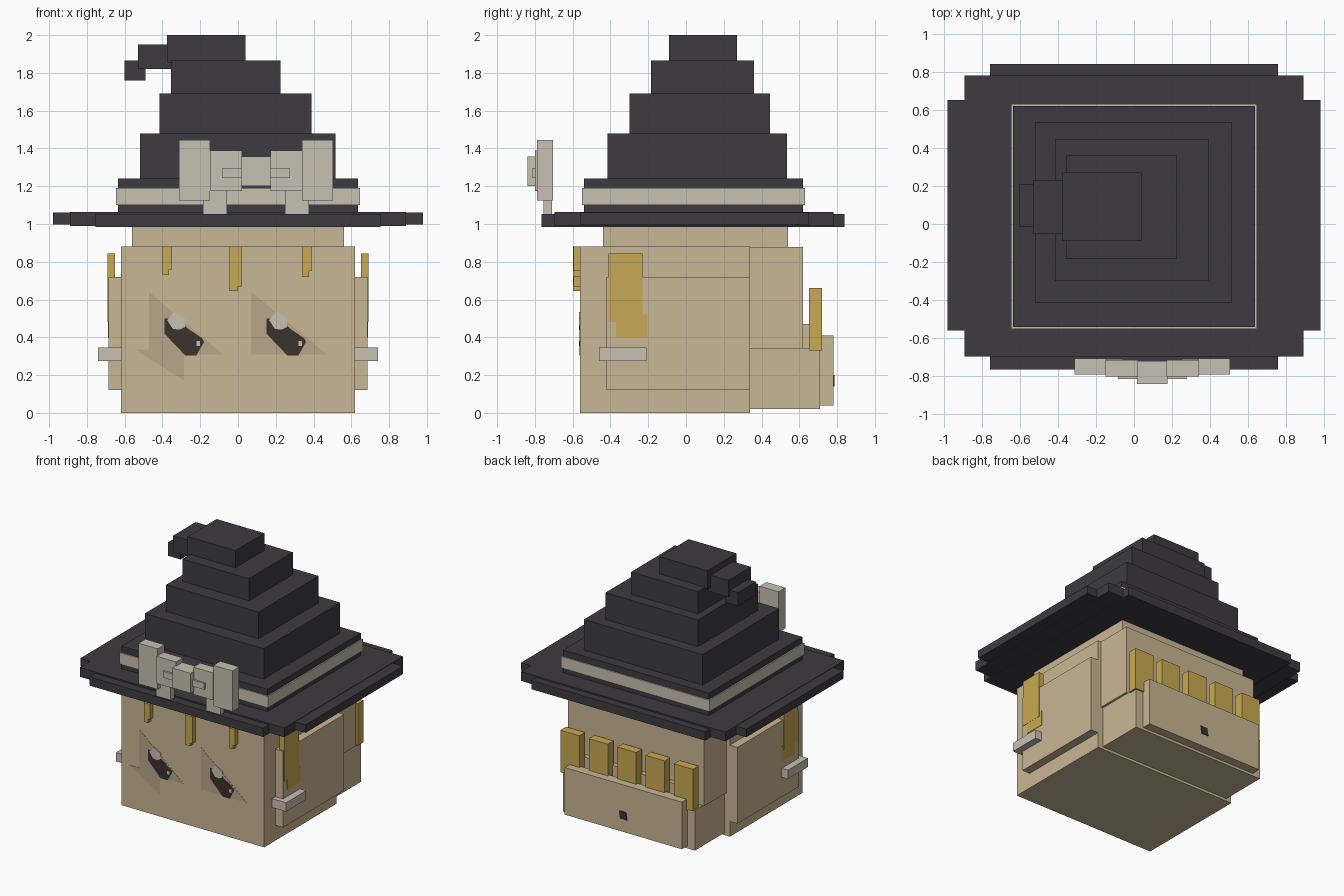
import bpy, bmesh

cube = bpy.data.objects.get("Cube")
if cube:
    bpy.data.objects.remove(cube, do_unlink=True)


def material(name, rgb):
    """Flat colour from 0-255 display values, stored as linear."""
    lin = [(c / 255 / 12.92) if c < 11 else ((c / 255 + 0.055) / 1.055) ** 2.4 for c in rgb]
    m = bpy.data.materials.new(name)
    m.use_nodes = True
    m.diffuse_color = (*lin, 1)
    bsdf = m.node_tree.nodes["Principled BSDF"]
    bsdf.inputs["Base Color"].default_value = (*lin, 1)
    bsdf.inputs["Roughness"].default_value = 0.9
    return m


TAN = material("tan", (201, 183, 149))
SHADE = material("dull tan", (185, 167, 138))
GOLD = material("gold", (201, 170, 83))
CREAM = material("cream", (201, 193, 178))
BLACK = material("charcoal", (61, 59, 65))
EYE = material("dark brown", (60, 50, 44))


def add(name, bm, mat):
    bmesh.ops.recalc_face_normals(bm, faces=bm.faces)
    me = bpy.data.meshes.new(name)
    bm.to_mesh(me)
    bm.free()
    me.materials.append(mat)
    ob = bpy.data.objects.new(name, me)
    bpy.context.collection.objects.link(ob)
    return ob


def box(name, mat, x, y, z):
    """Box from its (min, max) range on each axis."""
    bm = bmesh.new()
    bmesh.ops.create_cube(bm, size=1)
    for v in bm.verts:
        v.co = [r[0] if c < 0 else r[1] for c, r in zip(v.co, (x, y, z))]
    return add(name, bm, mat)


def pair(name, mat, x, y, z):
    """The same box on the left (+x) and mirrored on the right."""
    box("left_" + name, mat, x, y, z)
    box("right_" + name, mat, (-x[1], -x[0]), y, z)


def plate(name, mat, pts, y, depth, dx=0):
    """Thin plate on a front or back face from an x, z outline."""
    bm = bmesh.new()
    f = bm.faces.new([bm.verts.new((px + dx, y, pz)) for px, pz in pts])
    new = bmesh.ops.extrude_face_region(bm, geom=[f])["geom"]
    bmesh.ops.translate(bm, vec=(0, depth, 0),
                        verts=[g for g in new if isinstance(g, bmesh.types.BMVert)])
    return add(name, bm, mat)


# Head and its rear blocks
box("head", TAN, (-.62, .62), (-.56, .34), (0, .88))
box("crown", TAN, (-.56, .56), (-.44, .54), (.87, 1.0))
box("upper_back", TAN, (-.592, .592), (.3, .62), (.34, .879))
box("lower_back", TAN, (-.575, .575), (.3, .71), (.02, .34))
box("back_strip", TAN, (-.5, .5), (.6, .66), (.33, .47))
box("back_pocket", TAN, (-.51, .51), (.70, .78), (.04, .41))
plate("pocket_button", EYE, [(-.035, .14), (.025, .14), (.035, .2), (-.025, .2)], .779, .006)
for i in range(5):
    cx = (i - 2) * .247 + .012
    box(f"back_peg_{i + 1}", GOLD, (cx - .083, cx + .083), (.65, .72), (.33, .66))

# Sides
pair("side_panel", TAN, (.6, .686), (-.42, .34), (.12, .72))
pair("side_lock", GOLD, (.65, .69), (-.41, -.23), (.48, .845))
pair("side_lock_tip", GOLD, (.651, .689), (-.37, -.205), (.40, .52))
pair("side_bar", CREAM, (.61, .74), (-.46, -.21), (.275, .345))

# Fringe drips: a long half and a shorter half each
for name, x0, w1, w2, z1, z2 in (("right", -.40, .035, .015, .73, .76),
                                 ("middle", -.045, .045, .02, .645, .67),
                                 ("left", .34, .035, .015, .72, .75)):
    box(name + "_fringe", GOLD, (x0, x0 + w1), (-.597, -.555), (z1, .88))
    box(name + "_fringe_step", GOLD, (x0 + w1, x0 + w1 + w2), (-.595, -.555), (z2, .88))

# Eyes: shaded patch, dark iris, highlight
iris = [(-.39, .50), (-.39, .42), (-.28, .305), (-.22, .305), (-.18, .375),
        (-.19, .395), (-.27, .45), (-.31, .50)]
shine = [(-.34, .535), (-.28, .50), (-.28, .455), (-.31, .44), (-.345, .445), (-.375, .49)]
glint = [(-.22, .355), (-.2, .355), (-.2, .38), (-.22, .38)]
patches = {
    "right": [(-.47, .64), (-.47, .335), (-.545, .335), (-.285, .17), (-.285, .31), (-.08, .31)],
    "left": [(.07, .64), (.07, .31), (.47, .31)],
}
for side, dx in (("right", 0), ("left", .54)):
    plate(side + "_eye_patch", SHADE, patches[side], -.559, -.003)
    plate(side + "_iris", EYE, iris, -.559, -.005, dx)
    plate(side + "_eye_shine", CREAM, shine, -.559, -.007, dx)
    plate(side + "_eye_glint", CREAM, glint, -.559, -.007, dx)

# Hat brim: three overlapping slabs give the notched corners
box("brim_wide", BLACK, (-.98, .98), (-.56, .65), (.997, 1.06))
box("brim_middle", BLACK, (-.89, .89), (-.695, .78), (.99, 1.063))
box("brim_deep", BLACK, (-.755, .755), (-.765, .84), (.983, 1.052))

# Hat tiers and bent tip
tiers = [((-.635, .635), (-.54, .62), (1.05, 1.24)),
         ((-.52, .515), (-.415, .535), (1.23, 1.48)),
         ((-.415, .39), (-.30, .445), (1.47, 1.69)),
         ((-.355, .225), (-.185, .36), (1.68, 1.865)),
         ((-.375, .04), (-.09, .27), (1.855, 2.0))]
for i, (x, y, z) in enumerate(tiers):
    box(f"hat_tier_{i + 1}", BLACK, x, y, z)
box("hat_bend", BLACK, (-.53, -.34), (-.05, .23), (1.82, 1.95))
box("hat_tip", BLACK, (-.60, -.49), (-.015, .21), (1.76, 1.865))
box("hat_band", CREAM, (-.645, .645), (-.55, .63), (1.10, 1.19))

# Bow, symmetrical about its knot
bx = .096
box("bow_knot", CREAM, (bx - .08, bx + .08), (-.84, -.72), (1.20, 1.357))
box("bow_bar", CREAM, (bx - .18, bx + .18), (-.815, -.75), (1.245, 1.295))
for side, s in (("left", 1), ("right", -1)):
    for name, a, b, y, z in (("inner_loop", .075, .245, (-.80, -.715), (1.175, 1.39)),
                             ("outer_loop", .243, .408, (-.79, -.705), (1.125, 1.445)),
                             ("tail", .153, .28, (-.755, -.71), (1.05, 1.19))):
        box(f"bow_{side}_{name}", CREAM, sorted((bx + s * a, bx + s * b)), y, z)
